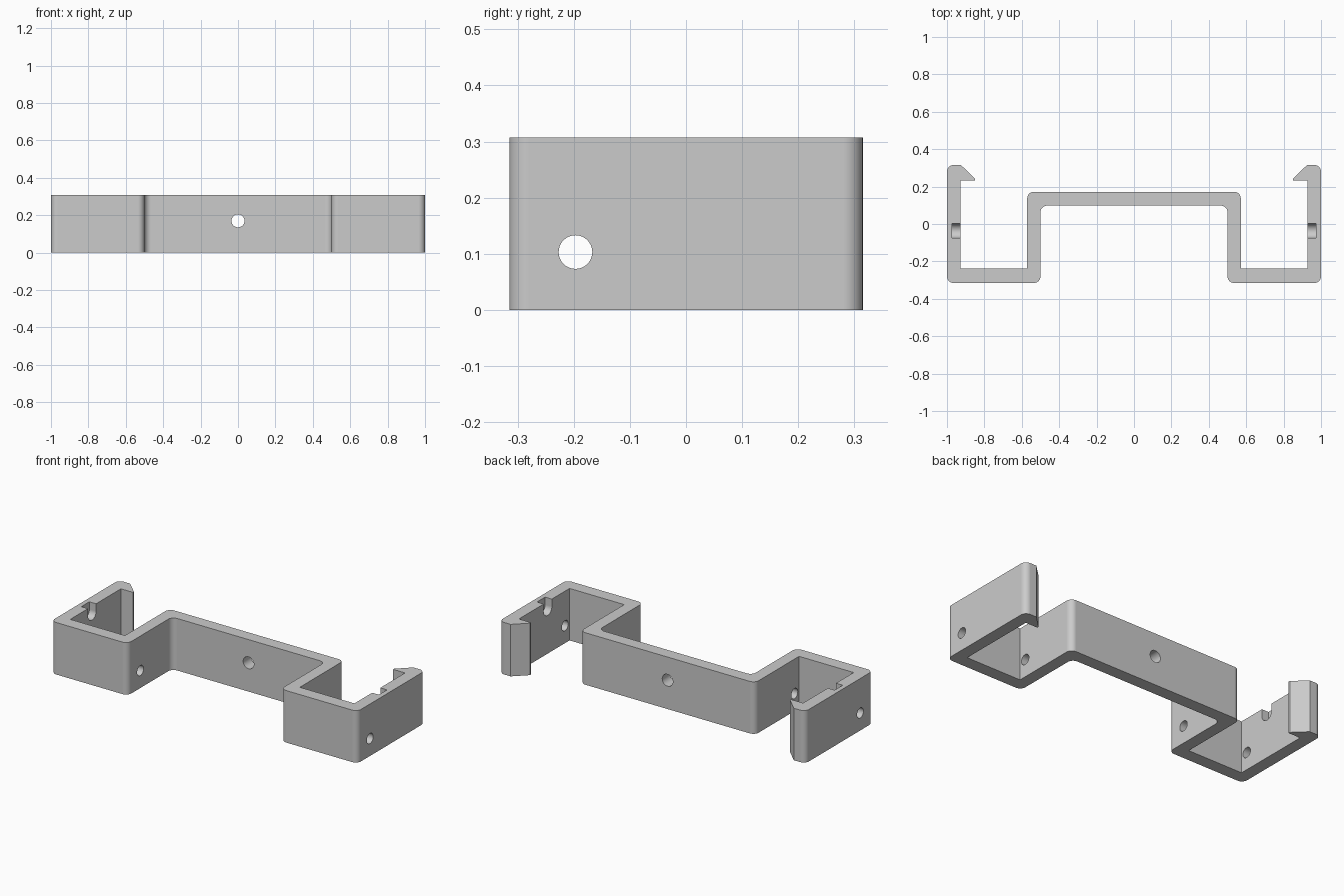
import bpy
import bmesh
from math import pi, radians
from mathutils import Matrix, Vector

cube = bpy.data.objects.get("Cube")
if cube:
    bpy.data.objects.remove(cube, do_unlink=True)

HEIGHT = 0.307
R = 0.035  # bend radius

grey = bpy.data.materials.new("plain grey")
grey.use_nodes = True
grey.diffuse_color = (0.6, 0.6, 0.6, 1)
grey.node_tree.nodes["Principled BSDF"].inputs["Base Color"].default_value = (0.6, 0.6, 0.6, 1)


def make_object(name, bm):
    bmesh.ops.recalc_face_normals(bm, faces=bm.faces[:])
    mesh = bpy.data.meshes.new(name)
    bm.to_mesh(mesh)
    bm.free()
    mesh.materials.append(grey)
    ob = bpy.data.objects.new(name, mesh)
    bpy.context.collection.objects.link(ob)
    return ob


def rounded(corners, steps=8):
    """Replace each right-angle corner that has a radius by an arc."""
    pts = []
    for i, (x, y, r) in enumerate(corners):
        p = Vector((x, y))
        if r == 0:
            pts.append(p)
            continue
        a = (Vector(corners[i - 1][:2]) - p).normalized()
        b = (Vector(corners[(i + 1) % len(corners)][:2]) - p).normalized()
        centre = p + (a + b) * r
        for k in range(steps + 1):
            t = Matrix.Rotation(k / steps * pi / 2, 2)
            c, s = t[0][0], t[1][0]
            pts.append(centre - b * r * c - a * r * s)
    return pts


# Right half of the outline: outer side from the bridge to the hook, then back inside
half = [
    (0.5, 0.098, R), (0.5, -0.315, R), (1.0, -0.315, R), (1.0, 0.315, R),
    (0.925, 0.315, 0), (0.85, 0.243, 0), (0.85, 0.233, 0), (0.928, 0.233, 0),
    (0.928, -0.239, 0), (0.571, -0.239, 0), (0.571, 0.172, R),
]
outline = half + [(-x, y, r) for x, y, r in reversed(half)]

# Bent strip extruded upward
bm = bmesh.new()
base = bm.faces.new([bm.verts.new((p.x, p.y, 0)) for p in rounded(outline)])
top = bmesh.ops.extrude_face_region(bm, geom=[base], use_keep_orig=True)["geom"]
bmesh.ops.translate(bm, vec=(0, 0, HEIGHT),
                    verts=[v for v in top if isinstance(v, bmesh.types.BMVert)])
bracket = make_object("bracket", bm)


def drill(name, centre, axis, radius, length, lift=0):
    """Cut a round hole; lift stretches it upward into an open slot."""
    bm = bmesh.new()
    turn = Vector((0, 0, 1)).rotation_difference(Vector(axis)).to_matrix().to_4x4()
    bmesh.ops.create_cone(bm, cap_ends=True, segments=32, radius1=radius,
                          radius2=radius, depth=length, matrix=turn)
    for v in bm.verts:
        if v.co.z > 0.001:
            v.co.z += lift
    bmesh.ops.translate(bm, vec=centre, verts=bm.verts[:])
    cutter = make_object(name, bm)
    cutter.hide_render = True
    mod = bracket.modifiers.new(name, "BOOLEAN")
    mod.object, mod.operation, mod.solver = cutter, "DIFFERENCE", "EXACT"
    bpy.ops.object.modifier_apply(modifier=name)
    bpy.data.objects.remove(cutter, do_unlink=True)


bpy.context.view_layer.objects.active = bracket
bracket.select_set(True)

# Screw holes through the bridge and the side walls, slots inside the arms
drill("bridge_hole", (0, 0.135, 0.17), (0, 1, 0), 0.035, 0.3)
drill("side_holes", (0, -0.197, 0.103), (1, 0, 0), 0.03, 2.4)
for side in (-1, 1):
    drill("arm_slot", (side * 0.932, -0.036, 0.263), (1, 0, 0), 0.038, 0.08, lift=0.2)

# Smooth bends with crisp edges
bpy.ops.object.shade_smooth_by_angle(angle=radians(30))
weighted = bracket.modifiers.new("flat walls", "WEIGHTED_NORMAL")
weighted.keep_sharp = True
